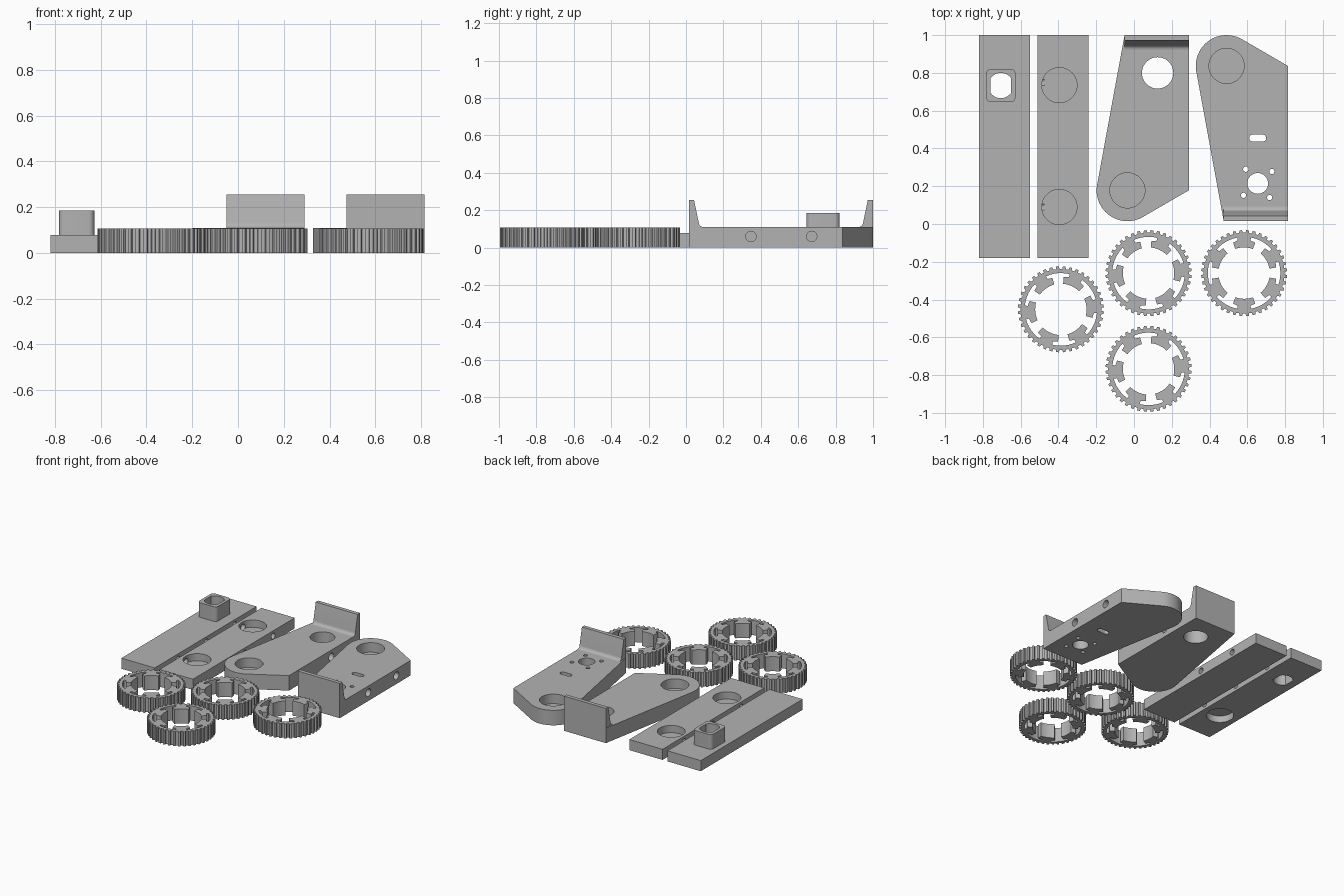
import bpy, bmesh
from math import pi, cos, sin, acos, atan2, hypot, radians
from mathutils import Matrix

if "Cube" in bpy.data.objects:
    bpy.data.objects.remove(bpy.data.objects["Cube"])

grey = bpy.data.materials.new("plain grey")
grey.use_nodes = True
grey.diffuse_color = (0.45, 0.45, 0.45, 1)
grey.node_tree.nodes["Principled BSDF"].inputs["Base Color"].default_value = grey.diffuse_color


def polar(r, a, cx=0, cy=0):
    return (cx + r * cos(a), cy + r * sin(a))


def arc(r, a0, a1, n, cx=0, cy=0):
    return [polar(r, a0 + (a1 - a0) * i / n, cx, cy) for i in range(n + 1)]


def circle(r, cx, cy, n=40):
    return arc(r, 0, 2 * pi, n, cx, cy)[:-1]


def rounded_box(cx, cy, hx, hy, r):
    pts = []
    for k, (sx, sy) in enumerate([(1, 1), (-1, 1), (-1, -1), (1, -1)]):
        pts += arc(r, k * pi / 2, (k + 1) * pi / 2, 6, cx + sx * (hx - r), cy + sy * (hy - r))
    return pts


def prism(name, loops, z0, z1, matrix=None):
    """Extrude an outline, with optional hole loops, from z0 to z1."""
    bm = bmesh.new()
    for loop in loops:
        vs = [bm.verts.new((x, y, z0)) for x, y in loop]
        for a, b in zip(vs, vs[1:] + vs[:1]):
            bm.edges.new((a, b))
    if len(loops) == 1:
        bm.faces.new(bm.verts[:])
    else:
        bmesh.ops.triangle_fill(bm, use_beauty=True, edges=bm.edges[:])
    new = bmesh.ops.extrude_face_region(bm, geom=bm.faces[:])["geom"]
    bmesh.ops.translate(bm, verts=[g for g in new if isinstance(g, bmesh.types.BMVert)],
                        vec=(0, 0, z1 - z0))
    if matrix:
        bm.transform(matrix)
    bmesh.ops.recalc_face_normals(bm, faces=bm.faces[:])
    mesh = bpy.data.meshes.new(name)
    bm.to_mesh(mesh)
    bm.free()
    mesh.materials.append(grey)
    obj = bpy.data.objects.new(name, mesh)
    bpy.context.collection.objects.link(obj)
    return obj


def select(obj):
    bpy.ops.object.select_all(action="DESELECT")
    obj.select_set(True)
    bpy.context.view_layer.objects.active = obj


def cut(obj, cutters):
    select(obj)
    for c in cutters:
        m = obj.modifiers.new("cut", "BOOLEAN")
        m.operation, m.solver, m.object = "DIFFERENCE", "EXACT", c
        bpy.ops.object.modifier_apply(modifier=m.name)
        bpy.data.objects.remove(c)


def smooth(obj):
    select(obj)
    bpy.ops.object.shade_smooth_by_angle(angle=radians(25))


def drill(r, x, y, z0, z1):
    return prism("cutter", [circle(r, x, y)], z0, z1)


def side_drill(r, x0, x1, y, z):
    return prism("cutter", [circle(r, 0, 0, 20)], x0, x1,
                 Matrix.Translation((0, y, z)) @ Matrix.Rotation(pi / 2, 4, "Y"))


# Bars with pockets and side bolt holes
BAR = 0.078


def bar(name, cx, cutters):
    hw = 0.135
    obj = prism(name, [[(cx - hw, -0.18), (cx + hw, -0.18), (cx + hw, 1), (cx - hw, 1)]], 0, BAR)
    for y in (0.09, 0.42, 0.75):
        for s in (-1, 1):
            a, b = sorted((cx + s * 0.1, cx + s * 0.15))
            cutters.append(side_drill(0.022, a, b, y, 0.04))
    cut(obj, cutters)
    smooth(obj)


def flat_sided_hole():
    half = acos(0.055 / 0.067)
    return (arc(0.067, half, pi - half, 10, -0.705, 0.733)
            + arc(0.067, pi + half, 2 * pi - half, 10, -0.705, 0.733))


bar("socket_bar", -0.685, [prism("cutter", [flat_sided_hole()], -0.1, 0.2),
                           drill(0.093, -0.685, 0.09, -0.1, 0.05)])
bar("pocket_bar", -0.375, [drill(0.093, -0.395, y, 0.025, 0.2) for y in (0.09, 0.735)])
smooth(prism("square_socket",
             [rounded_box(-0.705, 0.733, 0.077, 0.088, 0.025), flat_sided_hole()], BAR, 0.185))


# Tapered brackets with an upright flange
PLATE, R, FAR, LEFT, RIGHT = 0.11, 0.163, 0.822, -0.015, 0.325


def bracket(name, cx, cy, s, cutters):
    a0 = atan2(FAR, LEFT) + acos(R / hypot(FAR, LEFT))
    a1 = 2 * pi - acos(R / RIGHT)
    pts = arc(R, a0, a1, 24) + [(RIGHT, 0), (RIGHT, FAR), (LEFT, FAR)]
    obj = prism(name + "_plate", [[(cx + x, cy + s * y) for x, y in pts]], 0, PLATE)
    cutters.append(drill(0.093, cx, cy, 0.04, 0.2))
    for y in (0.165, 0.49):
        cutters.append(side_drill(0.028, cx + RIGHT - 0.05, cx + RIGHT + 0.1, cy + s * y, 0.06))
    cut(obj, cutters)
    smooth(obj)
    # Flange profile: (height, depth) with a concave fillet at the foot
    f, t = 0.025, 0.028
    foot = arc(f, 1.5 * pi, pi, 6, FAR - t - f, PLATE + f)
    foot = [(FAR - t - f + (FAR - t - f - x), z) for x, z in foot]
    prof = [(FAR, PLATE)] + [(x - f, z) for x, z in foot] + [(FAR - t, 0.255), (FAR, 0.255)]
    turn = Matrix(((0, 0, 1, cx), (s, 0, 0, cy), (0, 1, 0, 0), (0, 0, 0, 1)))
    smooth(prism(name + "_flange", [prof], LEFT, RIGHT, turn))


bracket("idler_bracket", -0.035, 0.178, 1, [drill(0.083, 0.125, 0.8, -0.1, 0.3)])
motor_cuts = [drill(0.055, 0.655, 0.215, -0.1, 0.3),
              prism("cutter", [rounded_box(0.655, 0.455, 0.045, 0.018, 0.0175)], -0.1, 0.3)]
for k in range(4):
    x, y = polar(0.098, radians(40 + 90 * k), 0.655, 0.215)
    motor_cuts.append(drill(0.014, x, y, -0.1, 0.3))
bracket("motor_bracket", 0.49, 0.837, -1, motor_cuts)


# Toothed rings with six sprung pads inside
def gear(name, cx, cy, turn, teeth=40):
    outer, inner = [], []
    p = 2 * pi / teeth
    for k in range(teeth):
        for r, a in ((0.214, -0.22), (0.214, 0.22), (0.2275, 0.3), (0.2275, 0.7)):
            outer.append(polar(r, (k + a) * p, cx, cy))
    for k in range(6):
        c = turn + k * pi / 3
        neck, pad = radians(11), radians(20)
        inner += [polar(0.192, c - neck, cx, cy), polar(0.176, c - neck, cx, cy),
                  polar(0.172, c - pad, cx, cy)]
        inner += arc(0.136, c - pad, c + pad, 8, cx, cy)
        inner += [polar(0.172, c + pad, cx, cy), polar(0.176, c + neck, cx, cy)]
        inner += arc(0.192, c + neck, c + pi / 3 - neck, 6, cx, cy)[:-1]
    smooth(prism(name, [outer, inner], 0, 0.107))


gear("gear_left", -0.387, -0.452, radians(5))
gear("gear_middle", 0.077, -0.26, radians(5))
gear("gear_right", 0.583, -0.26, radians(30))
gear("gear_front", 0.077, -0.767, radians(5))
